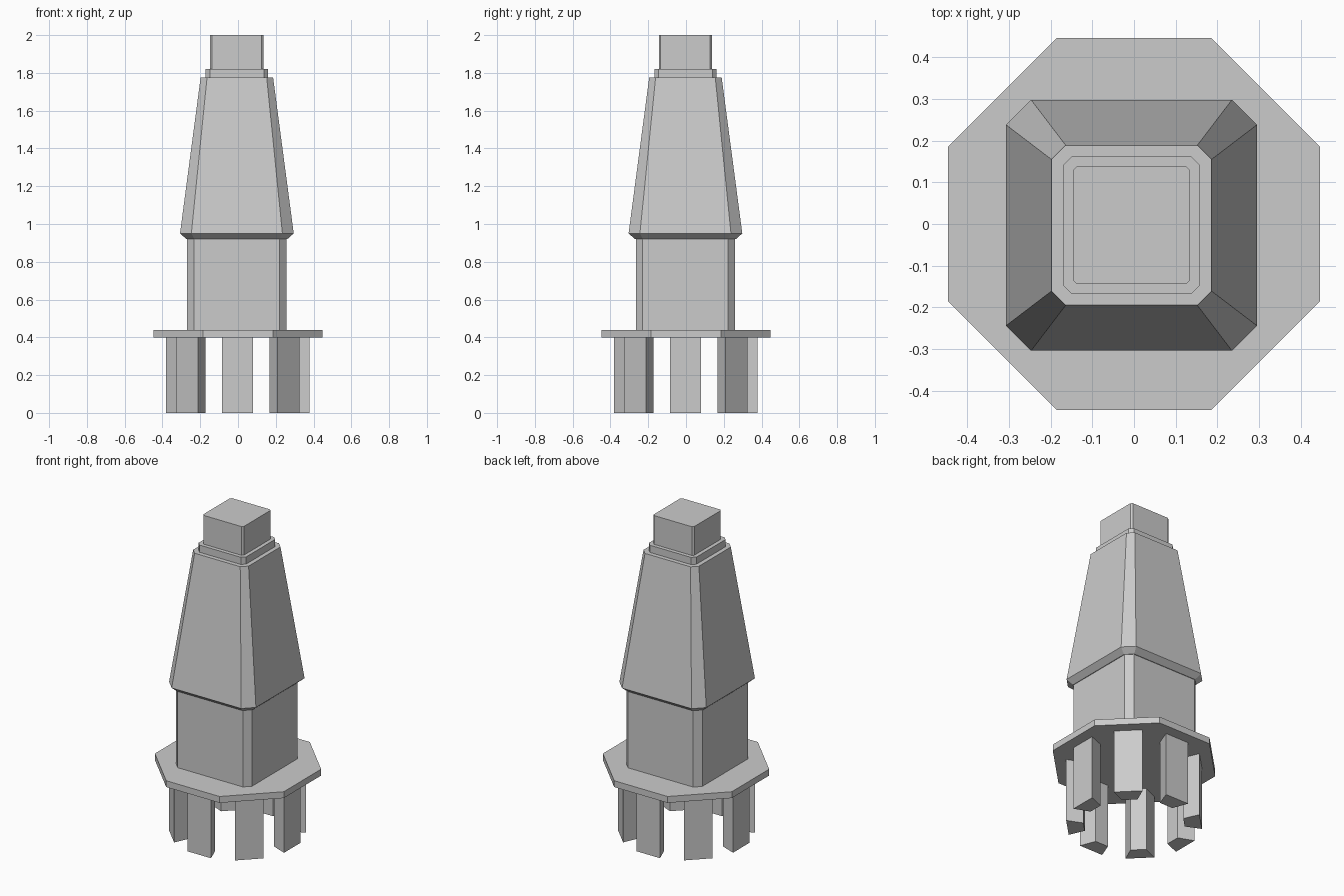
import bpy, bmesh, math
from mathutils import Matrix

if "Cube" in bpy.data.objects:
    bpy.data.objects.remove(bpy.data.objects["Cube"])

CX, CY = -0.006, -0.003  # slight offset of the tower on its base


def make(name, rings):
    """Loft equal-length rings of (x, y, z) points, capped at both ends."""
    bm = bmesh.new()
    loops = [[bm.verts.new(p) for p in ring] for ring in rings]
    n = len(loops[0])
    for a, b in zip(loops, loops[1:]):
        for i in range(n):
            j = (i + 1) % n
            bm.faces.new((a[i], a[j], b[j], b[i]))
    bm.faces.new(loops[0][::-1])
    bm.faces.new(loops[-1])
    bmesh.ops.recalc_face_normals(bm, faces=bm.faces)
    mesh = bpy.data.meshes.new(name)
    bm.to_mesh(mesh)
    bm.free()
    obj = bpy.data.objects.new(name, mesh)
    bpy.context.collection.objects.link(obj)
    return obj


def square(half, cut, z, cx=CX, cy=CY):
    """Square ring with chamfered corners."""
    c = half - cut
    pts = []
    for k in range(4):
        a = k * math.pi / 2
        for x, y in ((half, -c), (half, c)):
            pts.append((cx + x * math.cos(a) - y * math.sin(a),
                        cy + x * math.sin(a) + y * math.cos(a), z))
    return pts


# Octagonal platform
make("platform", [square(0.447, 0.262, z, 0, 0) for z in (0.40, 0.44)])

# Lower tower block
make("lower_body", [square(0.263, 0.037, z) for z in (0.44, 0.92)])

# Flared lip and tapering upper body
make("tapered_body", [square(0.267, 0.042, 0.92),
                      square(0.301, 0.06, 0.95),
                      square(0.192, 0.034, 1.775)])

# Collar and top block
make("collar", [square(0.165, 0.022, z) for z in (1.775, 1.82)])
make("top_block", [square(0.141, 0.01, z) for z in (1.82, 2.0)])

# Eight wedge-shaped legs around the platform
profile = [(0.285, -0.045), (0.38, -0.082), (0.38, 0.082), (0.285, 0.045)]
for k in range(8):
    leg = make(f"leg_{k + 1}", [[(x, y, z) for x, y in profile] for z in (0, 0.40)])
    leg.data.transform(Matrix.Translation((-0.002, -0.002, 0))
                       @ Matrix.Rotation(k * math.pi / 4, 4, 'Z'))
